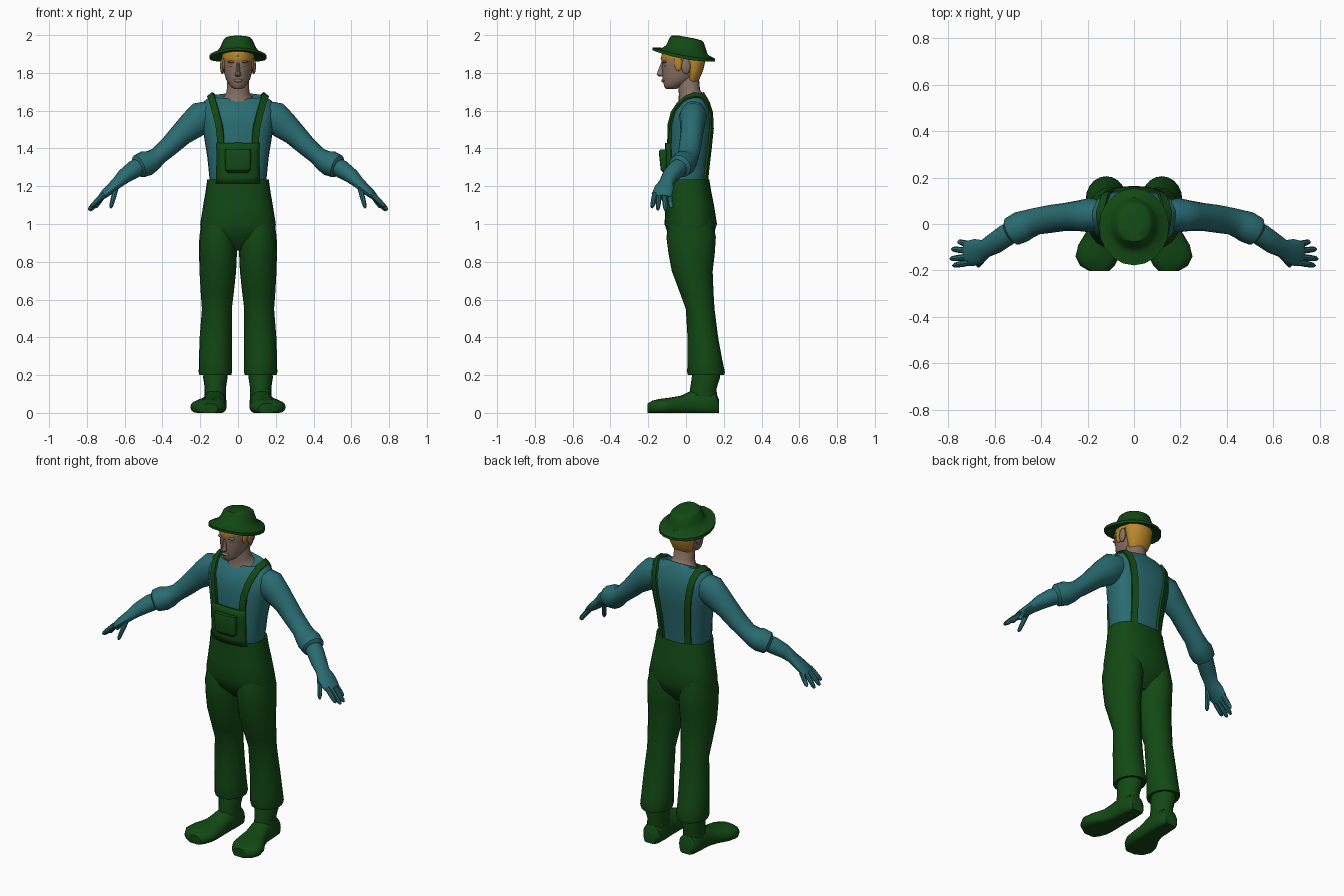
import bpy, bmesh, math
from mathutils import Vector
from mathutils.bvhtree import BVHTree


def material(name, rgb):
    m = bpy.data.materials.new(name)
    m.diffuse_color = (*rgb, 1)
    return m


GREEN = material("dark green", (0.006, 0.066, 0.007))
TEAL = material("teal", (0.022, 0.150, 0.165))
SKIN = material("skin", (0.25, 0.165, 0.125))
HAIR = material("golden hair", (0.50, 0.25, 0.025))
EYE = material("pale grey", (0.33, 0.30, 0.29))


def finish(name, bm, mat, mirror):
    bmesh.ops.recalc_face_normals(bm, faces=bm.faces[:])
    me = bpy.data.meshes.new(name)
    bm.to_mesh(me)
    bm.free()
    me.materials.append(mat)
    ob = bpy.data.objects.new(name, me)
    bpy.context.collection.objects.link(ob)
    if mirror:
        ob.modifiers.new("Mirror", 'MIRROR').use_mirror_merge = False
    return ob


def loft(name, rings, mat, mirror=False, caps=True):
    """Skin a closed surface over a list of rings of points."""
    bm = bmesh.new()
    vs = [[bm.verts.new(p) for p in r] for r in rings]
    n = len(vs[0])
    for a, b in zip(vs, vs[1:]):
        for i in range(n):
            j = (i + 1) % n
            bm.faces.new((a[i], a[j], b[j], b[i]))
    if caps:
        bm.faces.new(vs[0])
        bm.faces.new(vs[-1])
    return finish(name, bm, mat, mirror)


def unit_ring(n, e=2):
    pts = []
    for i in range(n):
        a = 2 * math.pi * i / n
        c, s = math.cos(a), math.sin(a)
        pts.append((math.copysign(abs(c) ** (2 / e), c), math.copysign(abs(s) ** (2 / e), s)))
    return pts


def level(z, cx, cy, rx, ry, e=2, tilt=0, drop=0, n=20):
    """Horizontal ring; tilt slopes it along y, drop lowers its sides."""
    return [Vector((cx + rx * u, cy + ry * v, z + tilt * ry * v - drop * u * u))
            for u, v in unit_ring(n, e)]


def tube(path, n=14):
    """Rings across a path of (x, y, z, half width, half height)."""
    pts = [Vector(p[:3]) for p in path]
    rings = []
    for i, p in enumerate(path):
        t = (pts[min(i + 1, len(pts) - 1)] - pts[max(i - 1, 0)]).normalized()
        s = t.cross(Vector((0, 0, 1))).normalized()
        w = s.cross(t)
        rings.append([pts[i] + s * p[3] * u + w * p[4] * v for u, v in unit_ring(n)])
    return rings


def blob(name, loc, size, mat, mirror=False):
    bm = bmesh.new()
    bmesh.ops.create_uvsphere(bm, u_segments=12, v_segments=8, radius=1)
    for v in bm.verts:
        v.co = Vector([l + c * s for l, c, s in zip(loc, v.co, size)])
    return finish(name, bm, mat, mirror)


# Shirt body with a neckline that dips at the front
shirt = loft("shirt_body", [level(*r, n=28) for r in (
    (1.18, 0, .010, .140, .098, 2.4), (1.25, 0, .010, .152, .103, 2.5),
    (1.35, 0, .014, .162, .109, 2.5), (1.45, 0, .022, .178, .115, 2.5),
    (1.53, 0, .027, .190, .118, 2.5), (1.60, 0, .032, .192, .108, 2.5),
    (1.65, 0, .037, .180, .082, 2.3, .1), (1.677, 0, .038, .145, .062, 2.2, .2),
    (1.664, 0, .022, .092, .072, 2, .5))], TEAL)
tree = BVHTree.FromPolygons([v.co for v in shirt.data.vertices],
                            [p.vertices[:] for p in shirt.data.polygons])

# Sleeves with rolled cuff at the elbow, and forearms
loft("sleeve", tube([
    (.13, .04, 1.600, .060, .060), (.19, .038, 1.568, .074, .086),
    (.24, .035, 1.525, .066, .078), (.30, .030, 1.475, .060, .063),
    (.36, .022, 1.415, .060, .054), (.42, .012, 1.362, .058, .048),
    (.455, .000, 1.335, .062, .058), (.485, -.012, 1.322, .068, .068),
    (.525, -.032, 1.305, .064, .063), (.535, -.038, 1.300, .045, .045)]), TEAL, True)
loft("forearm", tube([
    (.50, -.020, 1.315, .045, .045), (.55, -.048, 1.290, .048, .048),
    (.60, -.083, 1.255, .046, .040), (.64, -.105, 1.218, .040, .030),
    (.67, -.117, 1.190, .055, .026), (.705, -.127, 1.160, .056, .022),
    (.725, -.130, 1.142, .050, .016)]), TEAL, True)

# Fingers and thumb
for i, (a, b) in enumerate((
        ((.710, -.088, 1.155), (.757, -.076, 1.085)), ((.718, -.115, 1.150), (.785, -.108, 1.070)),
        ((.718, -.142, 1.150), (.792, -.150, 1.074)), ((.710, -.166, 1.158), (.780, -.179, 1.090)),
        ((.645, -.140, 1.195), (.674, -.182, 1.085)))):
    a, b = Vector(a), Vector(b)
    path = [(*a.lerp(b, t), r, r) for t, r in ((0, .014), (.5, .0135), (.88, .011), (1, .005))]
    loft("thumb" if i == 4 else f"finger_{i + 1}", tube(path, 8), TEAL, True)

# Trousers: hips and two legs
loft("trouser_hips", [level(*r, n=28) for r in (
    (1.225, 0, .010, .145, .098, 2.4), (1.235, 0, .010, .163, .113, 2.4),
    (1.17, 0, .014, .172, .120, 2.3), (1.10, 0, .020, .184, .128, 2.3),
    (1.00, 0, .025, .200, .139, 2.3), (.93, 0, .026, .198, .115, 2.3),
    (.86, 0, .030, .120, .050))], GREEN)
loft("trouser_leg", [level(*r) for r in (
    (1.02, .100, .027, .092, .115), (.93, .104, .027, .101, .131),
    (.84, .106, .030, .100, .122), (.75, .107, .033, .097, .108),
    (.63, .110, .058, .087, .088), (.55, .112, .075, .079, .076),
    (.40, .118, .089, .085, .081), (.28, .120, .100, .087, .092),
    (.215, .120, .106, .088, .100), (.20, .120, .106, .084, .096),
    (.205, .120, .106, .066, .078))], GREEN, True)

# Boots: shaft and foot
loft("boot_shaft", [level(*r) for r in (
    (.23, .120, .105, .058, .070), (.19, .120, .106, .065, .075),
    (.13, .120, .092, .056, .070), (.06, .120, .090, .058, .075))], GREEN, True)
foot = [(.120, .175, .040, .070), (.120, .160, .054, .105), (.121, .100, .060, .120),
        (.124, .030, .060, .118), (.134, -.030, .070, .090), (.150, -.090, .090, .080),
        (.158, -.140, .094, .074), (.158, -.180, .074, .064), (.150, -.203, .042, .050)]
loft("boot_foot", [[Vector((x + w * u, y, max(0, h * (.42 + .58 * v))))
                    for u, v in unit_ring(20, 2.3)] for x, y, w, h in foot], GREEN, True)

# Bib, fitted to the chest by casting rays onto the shirt
bm = bmesh.new()
grid = []
for i in range(9):
    row = []
    for j in range(7):
        x, z = -.112 + .028 * i, 1.215 + .215 * j / 6
        hit = tree.ray_cast(Vector((x, -1, z)), Vector((0, 1, 0)))[0]
        row.append(bm.verts.new((x, hit.y - .010, z)))
    grid.append(row)
for a, b in zip(grid, grid[1:]):
    for j in range(6):
        bm.faces.new((a[j], b[j], b[j + 1], a[j + 1]))
bib = finish("bib", bm, GREEN, False)
solid = bib.modifiers.new("Solidify", 'SOLIDIFY')
solid.thickness, solid.offset = .016, 0

# Bib pocket
loft("bib_pocket", [level(*r) for r in (
    (1.270, 0, -.100, .052, .018, 5), (1.285, 0, -.108, .066, .026, 5),
    (1.380, 0, -.112, .070, .032, 5), (1.395, 0, -.110, .066, .028, 5))], GREEN)

# Shoulder straps, laid on the nearest shirt surface
strap = [(.095, -.10, 1.41), (.098, -.10, 1.46), (.105, -.10, 1.52), (.120, -.08, 1.59),
         (.135, -.05, 1.64), (.145, -.01, 1.68), (.148, .04, 1.71), (.146, .09, 1.69),
         (.138, .14, 1.65), (.128, .16, 1.59), (.116, .16, 1.50), (.106, .15, 1.40),
         (.100, .14, 1.30), (.098, .13, 1.21)]
hits = [tree.find_nearest(Vector(p)) for p in strap]
rings = []
for i, (co, nor, _, _) in enumerate(hits):
    t = hits[min(i + 1, 13)][0] - hits[max(i - 1, 0)][0]
    if nor.dot(co - Vector((0, .03, 1.45))) < 0:
        nor = -nor
    s = t.cross(nor).normalized()
    rings.append([co + s * .018 * u + nor * h
                  for u, h in ((-1, -.008), (1, -.008), (1, .012), (-1, .012))])
loft("shoulder_strap", rings, GREEN, True)

# Neck and head
loft("neck", [level(*r) for r in (
    (1.655, 0, .022, .090, .070, 2, .5), (1.672, 0, .022, .074, .062, 2, .4),
    (1.70, 0, .018, .060, .056, 2, .2), (1.80, 0, .010, .056, .056))], SKIN)
loft("head", [level(*r, n=24) for r in (
    (1.716, 0, -.078, .022, .028), (1.724, 0, -.072, .036, .042),
    (1.740, 0, -.060, .049, .058), (1.765, 0, -.038, .063, .086),
    (1.80, 0, -.022, .073, .105), (1.84, 0, -.018, .078, .110),
    (1.89, 0, -.015, .080, .116), (1.94, 0, -.010, .060, .080))], SKIN)
loft("nose", [level(*r, n=10) for r in (
    (1.782, 0, -.130, .012, .016), (1.790, 0, -.134, .017, .022),
    (1.805, 0, -.132, .012, .020), (1.855, 0, -.122, .007, .010))], SKIN)
blob("lips", (0, -.121, 1.759), (.024, .010, .009), SKIN)
blob("brow", (.030, -.113, 1.858), (.025, .014, .007), SKIN, True)
blob("eye", (.031, -.112, 1.838), (.013, .006, .006), EYE, True)
blob("ear", (.083, .000, 1.835), (.012, .024, .042), SKIN, True)

# Hair: back of the head, band under the hat, sideburns
loft("back_hair", [level(*r) for r in (
    (1.745, 0, .030, .045, .028), (1.765, 0, .034, .062, .036),
    (1.81, 0, .042, .076, .048), (1.86, 0, .042, .083, .060),
    (1.91, 0, .035, .084, .066))], HAIR)
loft("hair_band", [level(*r, n=24) for r in (
    (1.872, 0, -.012, .083, .117, 2, .08), (1.885, 0, -.012, .087, .122, 2, .08),
    (1.93, 0, -.012, .078, .108))], HAIR)
blob("sideburn", (.074, -.040, 1.855), (.011, .022, .046), HAIR, True)

# Hat: sloping brim with drooping sides, and tapered crown
loft("hat", [level(*r, n=20) for r in (
    (1.895, 0, -.008, .080, .105, 2, -.15), (1.898, 0, -.008, .115, .135, 2, -.16, .008),
    (1.890, 0, -.012, .151, .166, 2, -.18, .016), (1.904, 0, -.012, .151, .166, 2, -.18, .012),
    (1.915, 0, -.005, .112, .120, 2, -.15, .004), (1.935, 0, 0, .095, .106, 2, -.1),
    (1.974, 0, .004, .077, .090, 2.2, -.14), (1.984, 0, .004, .066, .080, 2.2, -.16),
    (1.990, 0, .002, .035, .045, 2, -.18))], GREEN)

# Smooth shading with sharp edges kept
bpy.ops.object.select_all(action='SELECT')
bpy.context.view_layer.objects.active = shirt
bpy.ops.object.shade_smooth_by_angle(angle=math.radians(40))
